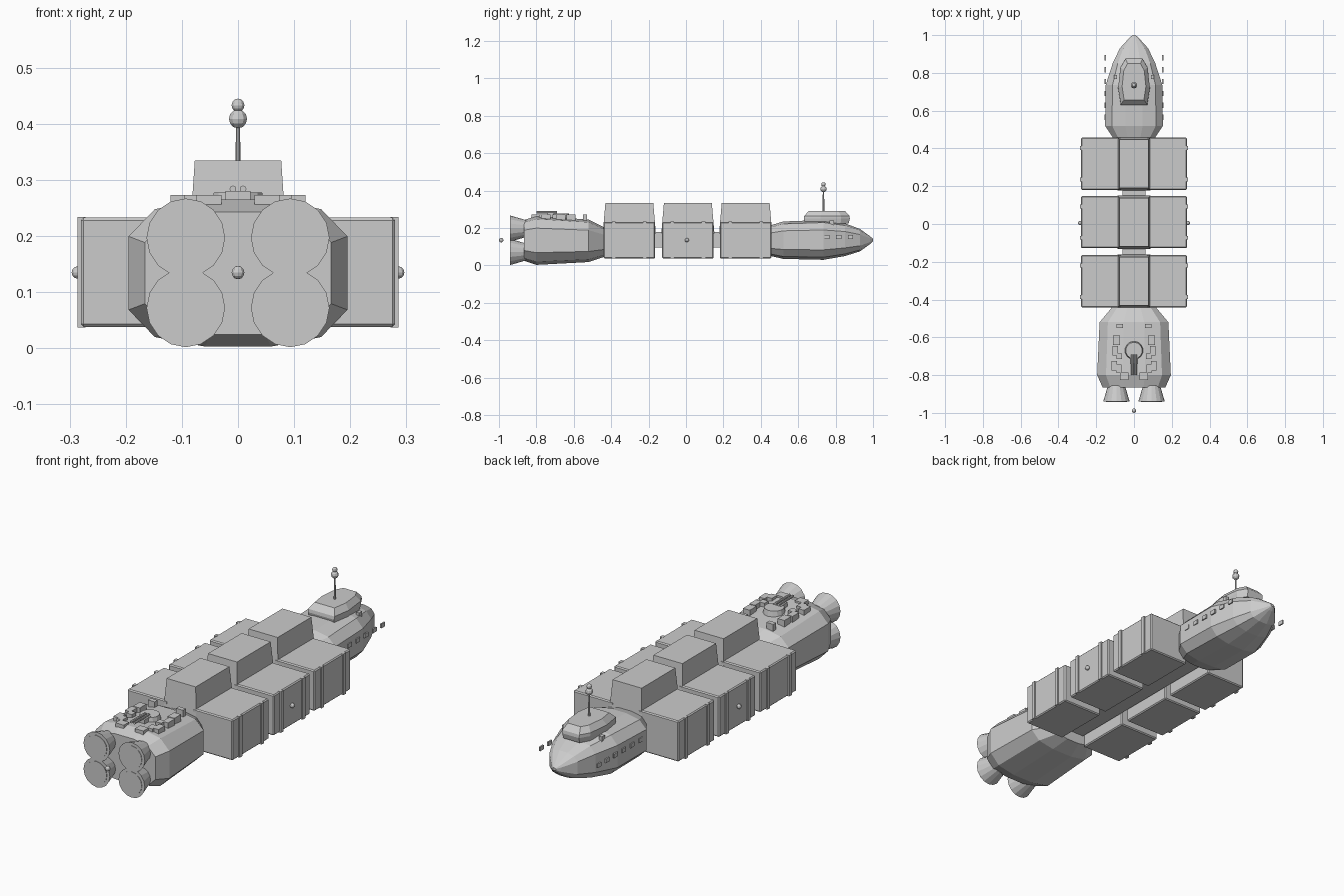
import bpy, bmesh, math
from mathutils import Matrix, Vector

if "Cube" in bpy.data.objects:
    bpy.data.objects.remove(bpy.data.objects["Cube"])


def finish(name, bm):
    bmesh.ops.recalc_face_normals(bm, faces=bm.faces)
    me = bpy.data.meshes.new(name)
    bm.to_mesh(me)
    bm.free()
    ob = bpy.data.objects.new(name, me)
    bpy.context.collection.objects.link(ob)
    return ob


def box(name, lo, hi, top_inset=(0, 0), bevel=0):
    bm = bmesh.new()
    lo, hi = Vector(lo), Vector(hi)
    bmesh.ops.create_cube(bm, size=1)
    for v in bm.verts:
        top = v.co.z > 0
        v.co = Vector([(lo[i] + hi[i]) / 2 + v.co[i] * (hi[i] - lo[i]) for i in range(3)])
        if top:
            v.co.x -= math.copysign(top_inset[0], v.co.x - (lo.x + hi.x) / 2)
            v.co.y -= math.copysign(top_inset[1], v.co.y - (lo.y + hi.y) / 2)
    if bevel:
        bmesh.ops.bevel(bm, geom=bm.edges[:], offset=bevel, segments=1, affect='EDGES')
    return finish(name, bm)


def side_box(name, x0, x1, y0, y1, z0, z1, bevel=0):
    for s, label in ((1, "right"), (-1, "left")):
        xs = sorted((s * x0, s * x1))
        box(f"{name}_{label}", (xs[0], y0, z0), (xs[1], y1, z1), bevel=bevel)


def rod(name, a, b, r1, r2, n):
    a, b = Vector(a), Vector(b)
    bm = bmesh.new()
    rot = (b - a).to_track_quat('Z', 'Y').to_matrix().to_4x4()
    bmesh.ops.create_cone(bm, cap_ends=True, segments=n, radius1=r1, radius2=r2,
                          depth=(b - a).length, matrix=Matrix.Translation((a + b) / 2) @ rot)
    return finish(name, bm)


def ball(name, c, r):
    bm = bmesh.new()
    bmesh.ops.create_uvsphere(bm, u_segments=10, v_segments=6, radius=r,
                              matrix=Matrix.Translation(c))
    return finish(name, bm)


def loft(name, rings):
    bm = bmesh.new()
    loops = [[bm.verts.new(p) for p in ring] for ring in rings]
    n = len(loops[0])
    for a, b in zip(loops, loops[1:]):
        for i in range(n):
            bm.faces.new((a[i], a[(i + 1) % n], b[(i + 1) % n], b[i]))
    bm.faces.new(loops[0])
    bm.faces.new(loops[-1])
    return finish(name, bm)


def hull_ring(y, hw, zb, zt):
    # Twelve-sided hull cross-section
    q = [(1, .5), (.76, .87), (.3, 1)]
    half = [(x, -z) for x, z in reversed(q)] + q
    pts = half + [(-x, z) for x, z in reversed(half)]
    c, h = (zb + zt) / 2, (zt - zb) / 2
    return [(x * hw, y, c + z * h) for x, z in pts]


# Engine hull and nose hull
loft("engine_hull", [hull_ring(*r) for r in (
    (-.865, .166, .025, .243), (-.8, .195, .003, .265),
    (-.52, .182, .018, .245), (-.44, .115, .045, .205))])
loft("nose_hull", [hull_ring(*r) for r in (
    (.455, .11, .05, .215), (.52, .153, .035, .235), (.735, .15, .03, .243),
    (.85, .113, .05, .225), (.93, .075, .075, .195), (.985, .025, .115, .155),
    (1.0, .008, .13, .143))])

# Four engine bells with inner discs
for x in (-.093, .093):
    for z in (.072, .197):
        rod("engine_bell", (x, -.94, z), (x, -.855, z), .07, .045, 16)
        rod("engine_disc", (x, -.942, z), (x, -.935, z), .055, .055, 16)

# Spine and three cargo groups
box("spine", (-.06, -.46, .095), (.06, .48, .178))
for i, cy in enumerate((-.303, .01, .319)):
    y0, y1 = cy - .138, cy + .138
    box(f"top_container_{i}", (-.088, y0 - .004, .17), (.088, y1 + .004, .335), (.011, .014))
    side_box(f"side_container_{i}", .065, .28, y0, y1, .038, .233, bevel=.005)
    for dy in (-.083, .083):
        side_box(f"container_rib_{i}", .272, .286, cy + dy - .01, cy + dy + .01, .037, .234)

# Marker lights
ball("rear_light", (0, -.988, .135), .012)
for s in (-1, 1):
    ball("side_light", (s * .286, .005, .135), .011)

# Bridge
half = [(.07, .63), (.084, .72), (.072, .83), (.045, .876)]
outline = half + [(-x, y) for x, y in reversed(half)]
loft("bridge", [[(x * s, .755 + (y - .755) * t, z) for x, y in outline]
                for z, s, t in ((.225, .95, .95), (.25, 1, 1), (.265, 1, .98), (.292, .75, .78))])
side_box("bridge_hatch", .09, .106, .768, .79, .215, .24)

# Antenna mast
rod("mast", (0, .735, .285), (0, .735, .41), .005, .0035, 8)
ball("mast_ball", (0, .735, .409), .017)
ball("mast_tip", (0, .735, .433), .012)

# Row of windows along the nose
for i in range(6):
    y = .565 + .063 * i
    side_box("window", .149, .156, y - .014, y + .014, .142, .162)

# Turret and twin barrels
rod("turret", (0, -.67, .24), (0, -.67, .278), .052, .044, 14)
box("turret_mount", (-.022, -.74, .25), (.022, -.69, .28))
for x in (-.009, .009):
    rod("turret_barrel", (x, -.8, .284), (x, -.69, .284), .006, .006, 8)

# Deck plates around the turret
for x, y, w, d in ((.075, -.54, .036, .022), (.092, -.615, .036, .05),
                   (.1, -.67, .03, .05), (.078, -.7, .03, .03),
                   (.105, -.75, .03, .05), (.08, -.765, .03, .04), (.052, -.805, .045, .04)):
    side_box("deck_plate", x - w / 2, x + w / 2, y - d / 2, y + d / 2, .235, .273)
